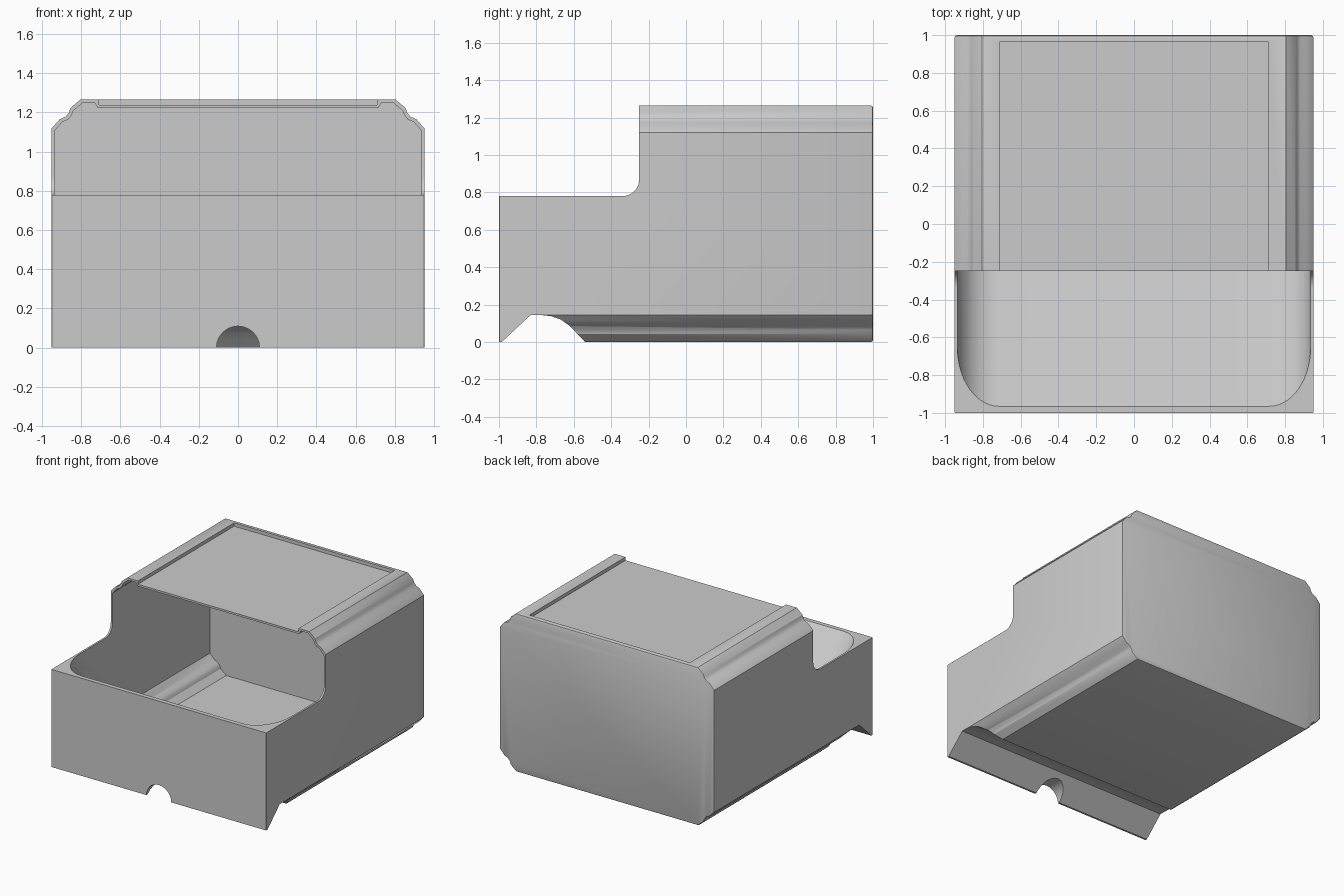
import bpy, bmesh, math
from mathutils import Vector

cube = bpy.data.objects.get("Cube")
if cube:
    bpy.data.objects.remove(cube, do_unlink=True)

HEIGHT = 1.265


def prism(name, points, place, start, end):
    """Closed solid: a 2D outline pushed from start to end."""
    bm = bmesh.new()
    rings = [[bm.verts.new(place(a, b, t)) for a, b in points] for t in (start, end)]
    n = len(points)
    for i in range(n):
        j = (i + 1) % n
        bm.faces.new((rings[0][i], rings[0][j], rings[1][j], rings[1][i]))
    for ring in rings:
        bm.faces.new(ring)
    bmesh.ops.recalc_face_normals(bm, faces=bm.faces)
    mesh = bpy.data.meshes.new(name)
    bm.to_mesh(mesh)
    bm.free()
    obj = bpy.data.objects.new(name, mesh)
    bpy.context.collection.objects.link(obj)
    return obj


def along_y(x, z, t):
    return Vector((x, t, z))


def along_x(y, z, t):
    return Vector((t, y, z))


def along_z(x, y, t):
    return Vector((x, y, t))


def along_ramp(x, w, t):
    # 45 degree ramp through the rim: t runs downhill, w rises off the ramp
    s = math.sqrt(0.5)
    return Vector((x, -0.965 + s * (t + w), 0.78 + s * (w - t)))


def combine(obj, tool, operation):
    """Apply an exact boolean and throw the tool away."""
    mod = obj.modifiers.new("cut", 'BOOLEAN')
    mod.operation, mod.object, mod.solver = operation, tool, 'EXACT'
    graph = bpy.context.evaluated_depsgraph_get()
    mesh = bpy.data.meshes.new_from_object(obj.evaluated_get(graph))
    obj.modifiers.clear()
    obj.data = mesh
    bpy.data.objects.remove(tool, do_unlink=True)


def arc(ca, cb, r, start, end, steps):
    angles = [math.radians(start + (end - start) * i / steps) for i in range(steps + 1)]
    return [(ca + r * math.cos(a), cb + r * math.sin(a)) for a in angles]


def mirror_x(half):
    return half + [(-x, z) for x, z in reversed(half)]


def bevel_edges(obj, test, width):
    bm = bmesh.new()
    bm.from_mesh(obj.data)
    edges = [e for e in bm.edges if test(*[v.co for v in e.verts])]
    bmesh.ops.bevel(bm, geom=edges, offset=width, segments=2, profile=0.5, affect='EDGES')
    bm.to_mesh(obj.data)
    bm.free()


# Stepped corner moulding, shared by top and bottom
corner = [(0.805, HEIGHT), (0.855, 1.222), (0.862, 1.2), (0.88, 1.178), (0.91, 1.165), (0.95, 1.12)]


def moulded(points):
    return mirror_x(points + [(x, HEIGHT - z) for x, z in reversed(points)])


# Outer shell with softened back edge
bin_body = prism("storage_bin", moulded(corner), along_y, -1, 1)
bevel_edges(bin_body, lambda a, b: a.y > 0.99 and b.y > 0.99, 0.012)

# Open front above the low wall, with a rounded inside corner
front = [(-1.2, 1.5), (-1.2, 0.78)] + arc(-0.34, 0.87, 0.09, -90, 0, 10) + [(-0.25, 1.5)]
combine(bin_body, prism("front_cutter", front, along_x, -1.2, 1.2), 'DIFFERENCE')

# Finger groove under the front
groove = [(-1.2, -0.1), (-1.2, 0.145), (-0.78, 0.145), (-0.72, 0.138), (-0.67, 0.12),
          (-0.62, 0.085), (-0.54, 0), (-0.54, -0.1)]
combine(bin_body, prism("groove_cutter", groove, along_x, -1.2, 1.2), 'DIFFERENCE')

# Hanging front lip
lip = [(-1, 0), (-0.985, 0), (-0.83, 0.145), (-0.83, 0.25), (-1, 0.25)]
combine(bin_body, prism("front_lip", lip, along_x, -0.95, 0.95), 'UNION')

# Half-round notch in the lip
notch = prism("notch_cutter", arc(0, 0, 0.11, 0, 345, 23), along_y, -1.1, -0.75)
combine(bin_body, notch, 'DIFFERENCE')

# Inner cavity: moulded tunnel limited by the scooped front ramp
scale_x, scale_z, mid = 0.935 / 0.95, 0.975, HEIGHT / 2
inner = [(x * scale_x, mid + (z - mid) * scale_z) for x, z in corner]
floor_half = [(x, HEIGHT - z) for x, z in reversed(inner)]
tunnel = mirror_x([(0.715, 1.222), (0.73, 1.249)] + inner + floor_half)
cavity = prism("cavity", tunnel, along_y, -1.1, 0.983)
scoop = mirror_x([(0.935, 4)] + arc(0.715, 0.22, 0.22, 0, -90, 14))
combine(cavity, prism("scoop", scoop, along_ramp, -2, 4), 'INTERSECT')
combine(bin_body, cavity, 'DIFFERENCE')

# Shallow recess in the roof
recess = [(-0.71, -0.4), (0.71, -0.4), (0.71, 0.965), (-0.71, 0.965)]
combine(bin_body, prism("recess_cutter", recess, along_z, 1.238, 1.4), 'DIFFERENCE')

# Softened upright edges
for sx in (-1, 1):
    for sy in (-1, 1):
        edge = [(sx * 0.938, sy * 1.01), (sx * 0.96, sy * 1.01), (sx * 0.96, sy * 0.988)]
        combine(bin_body, prism("edge_cutter", edge, along_z, -0.1, 1.5), 'DIFFERENCE')

# One plain grey plastic
grey = bpy.data.materials.new("grey_plastic")
grey.use_nodes = True
colour = (0.6, 0.6, 0.6, 1)
grey.diffuse_color = colour
grey.node_tree.nodes["Principled BSDF"].inputs["Base Color"].default_value = colour
bin_body.data.materials.clear()
bin_body.data.materials.append(grey)
for face in bin_body.data.polygons:
    face.material_index = 0

bpy.ops.object.select_all(action='DESELECT')
bin_body.select_set(True)
bpy.context.view_layer.objects.active = bin_body
bpy.ops.object.shade_smooth_by_angle(angle=math.radians(30))
